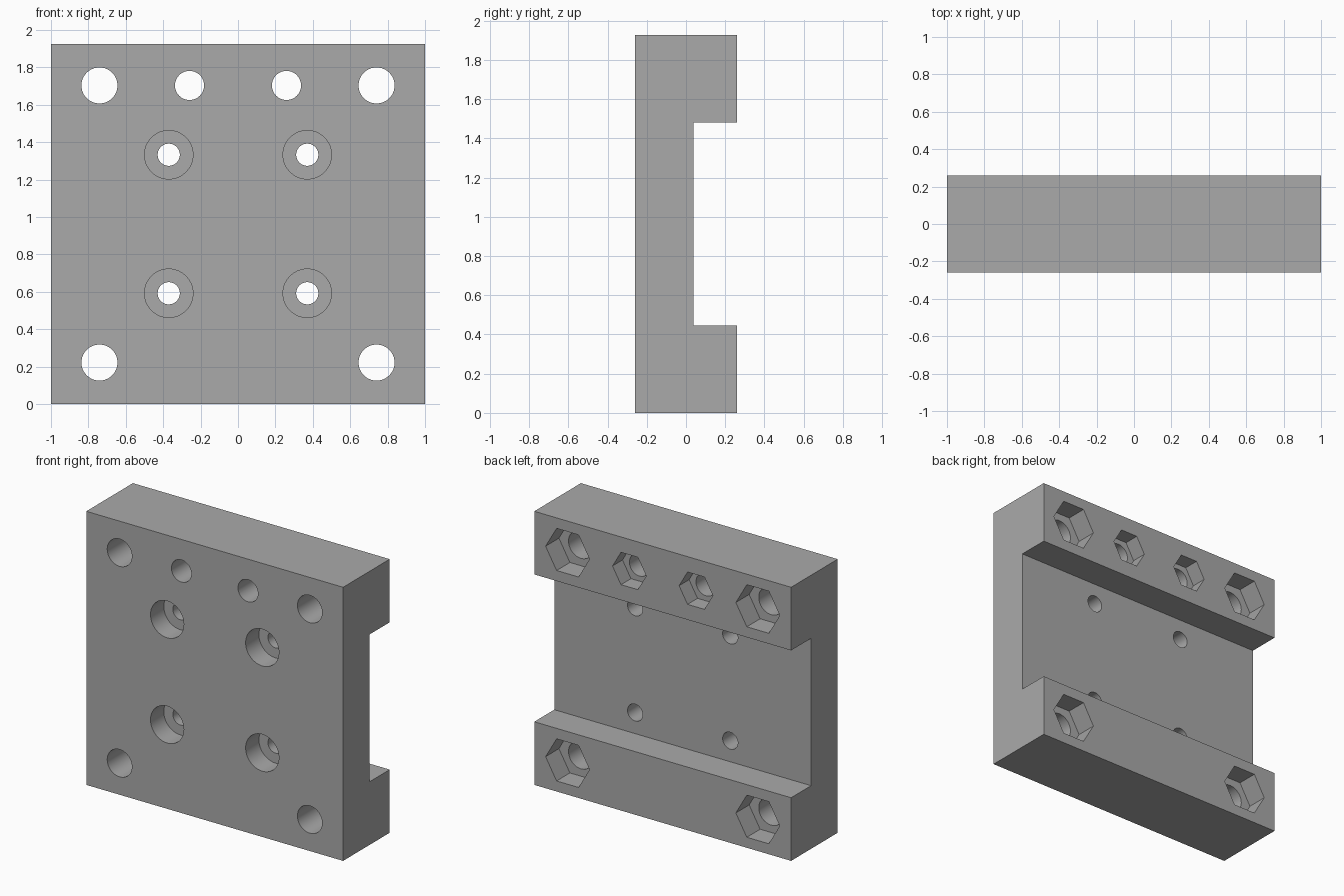
import bpy
import bmesh
from math import cos, sin, radians, tau

cube = bpy.data.objects.get("Cube")
if cube:
    bpy.data.objects.remove(cube, do_unlink=True)

MM = 1 / 27                       # one millimetre in model units
WIDTH, HEIGHT, DEPTH = 54, 52, 14
FRONT, BACK = -DEPTH / 2, DEPTH / 2

grey = bpy.data.materials.new("plain grey")
grey.use_nodes = True
colour = (0.4, 0.4, 0.4, 1)
grey.diffuse_color = colour
grey.node_tree.nodes["Principled BSDF"].inputs["Base Color"].default_value = colour


def extrude(name, outline, offset):
    """Solid made by sweeping a closed outline along an offset."""
    bm = bmesh.new()
    face = bm.faces.new([bm.verts.new(p) for p in outline])
    swept = bmesh.ops.extrude_face_region(bm, geom=[face])["geom"]
    verts = [v for v in swept if isinstance(v, bmesh.types.BMVert)]
    bmesh.ops.translate(bm, verts=verts, vec=offset)
    bmesh.ops.recalc_face_normals(bm, faces=bm.faces)
    bmesh.ops.scale(bm, verts=bm.verts, vec=(MM, MM, MM))
    mesh = bpy.data.meshes.new(name)
    bm.to_mesh(mesh)
    bm.free()
    mesh.materials.append(grey)
    obj = bpy.data.objects.new(name, mesh)
    bpy.context.collection.objects.link(obj)
    return obj


# Plate with a wide channel across the back
profile = [(FRONT, 0), (BACK, 0), (BACK, 12), (1, 12),
           (1, 40), (BACK, 40), (BACK, HEIGHT), (FRONT, HEIGHT)]
plate = extrude("mounting_plate", [(-WIDTH / 2, y, z) for y, z in profile], (WIDTH, 0, 0))
bpy.context.view_layer.objects.active = plate
plate.select_set(True)


def cut(x, z, radius, y0, y1, sides=64):
    """Cut a round or hexagonal hole along y, on both the left and right."""
    for side in (-1, 1):
        ring = [(side * x + radius * cos(tau * i / sides), y0,
                 z + radius * sin(tau * i / sides)) for i in range(sides)]
        cutter = extrude("hole_cutter", ring, (0, y1 - y0, 0))
        cutter.hide_render = True
        mod = plate.modifiers.new("hole", "BOOLEAN")
        mod.operation = "DIFFERENCE"
        mod.solver = "EXACT"
        mod.object = cutter
        bpy.ops.object.modifier_apply(modifier=mod.name)
        bpy.data.objects.remove(cutter, do_unlink=True)


# Corner bolt holes and upper pair, each with a hexagonal nut pocket at the back
for x, z, radius, nut, pocket in ((20, 6, 2.6, 4.62, 4), (20, 46, 2.6, 4.62, 4),
                                  (7, 46, 2.1, 3.55, 3)):
    cut(x, z, radius, FRONT - 1, BACK + 1)
    cut(x, z, nut, BACK - pocket, BACK + 1, sides=6)

# Counterbored screw holes in the thin middle
for z in (16, 36):
    cut(10, z, 1.6, FRONT - 1, BACK + 1)
    cut(10, z, 3.5, FRONT - 1, FRONT + 4)

bpy.ops.object.shade_smooth_by_angle(angle=radians(30))
